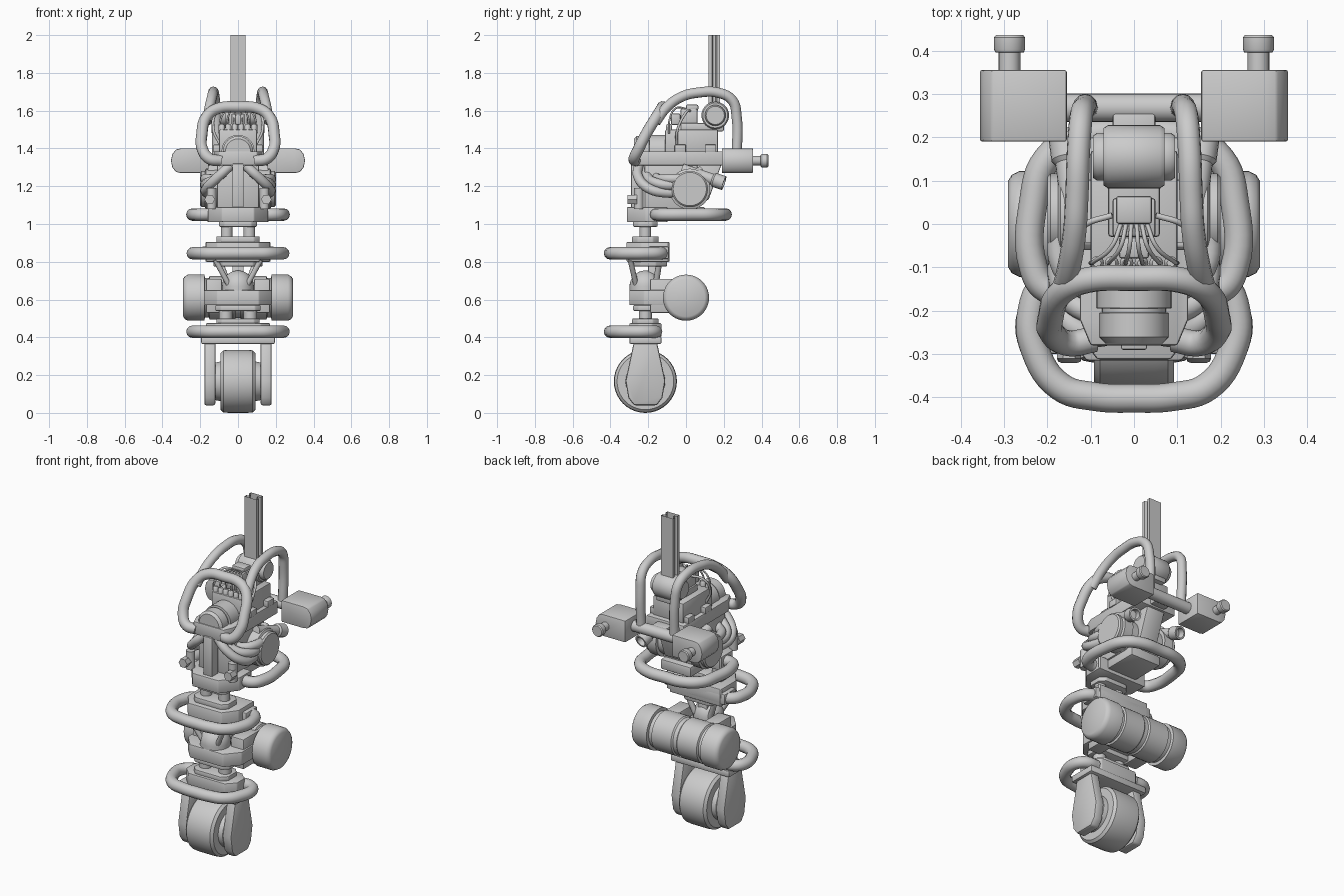
import bpy, bmesh, math
from mathutils import Vector, Matrix


def finish(name, bm, bevel=0.0):
    bmesh.ops.recalc_face_normals(bm, faces=bm.faces[:])
    if bevel:
        sharp = [e for e in bm.edges if len(e.link_faces) == 2 and e.calc_face_angle(0) > 0.6]
        bmesh.ops.bevel(bm, geom=sharp, offset=bevel, segments=2, affect='EDGES', profile=0.5)
    me = bpy.data.meshes.new(name)
    bm.to_mesh(me)
    bm.free()
    ob = bpy.data.objects.new(name, me)
    bpy.context.collection.objects.link(ob)
    smooth(ob)
    return ob


def smooth(ob):
    bpy.ops.object.select_all(action='DESELECT')
    ob.select_set(True)
    bpy.context.view_layer.objects.active = ob
    bpy.ops.object.shade_smooth_by_angle(angle=math.radians(35))


def box(name, x, y, z, bevel=0.008):
    """Box from (min, max) ranges."""
    bm = bmesh.new()
    bmesh.ops.create_cube(bm, size=1)
    for v in bm.verts:
        v.co = [r[0] + (c + 0.5) * (r[1] - r[0]) for r, c in zip((x, y, z), v.co)]
    return finish(name, bm, bevel)


def prism(name, pts, a, b, axis='z', bevel=0.006, caps=True):
    """Polygon extruded from a to b along an axis."""
    place = {'z': lambda p, t: (p[0], p[1], t), 'x': lambda p, t: (t, p[0], p[1]),
             'y': lambda p, t: (p[0], t, p[1])}[axis]
    bm = bmesh.new()
    lo = [bm.verts.new(place(p, a)) for p in pts]
    hi = [bm.verts.new(place(p, b)) for p in pts]
    n = len(pts)
    for i in range(n):
        bm.faces.new((lo[i], lo[(i + 1) % n], hi[(i + 1) % n], hi[i]))
    if caps:
        bm.faces.new(lo)
        bm.faces.new(hi)
    return finish(name, bm, bevel)


def lathe(name, center, direction, profile, n=32):
    """Profile of (distance, radius) spun round a direction."""
    rot = Vector(direction).to_track_quat('Z', 'Y').to_matrix().to_4x4()
    m = Matrix.Translation(center) @ rot
    bm = bmesh.new()
    rings = [[bm.verts.new(m @ Vector((r * math.cos(2 * math.pi * i / n), r * math.sin(2 * math.pi * i / n), d)))
              for i in range(n)] for d, r in profile]
    for p, q in zip(rings, rings[1:]):
        for i in range(n):
            bm.faces.new((p[i], p[(i + 1) % n], q[(i + 1) % n], q[i]))
    bm.faces.new(rings[0])
    bm.faces.new(rings[-1])
    return finish(name, bm)


def sym(half):
    return [(-d, r) for d, r in reversed(half)] + half


def rod(name, a, b, r, n=20):
    a, b = Vector(a), Vector(b)
    return lathe(name, a, b - a, [(0, r), ((b - a).length, r)], n)


def tube(name, pts, r):
    cu = bpy.data.curves.new(name, 'CURVE')
    cu.dimensions = '3D'
    cu.bevel_depth, cu.bevel_resolution, cu.resolution_u, cu.use_fill_caps = r, 4, 6, True
    sp = cu.splines.new('BEZIER')
    sp.bezier_points.add(len(pts) - 1)
    for bp, p in zip(sp.bezier_points, pts):
        bp.co = p
        bp.handle_left_type = bp.handle_right_type = 'AUTO'
    ob = bpy.data.objects.new(name, cu)
    bpy.context.collection.objects.link(ob)
    bpy.ops.object.select_all(action='DESELECT')
    ob.select_set(True)
    bpy.context.view_layer.objects.active = ob
    bpy.ops.object.convert(target='MESH')
    smooth(bpy.context.view_layer.objects.active)


def loop(name, half, r):
    """Tube mirrored in x; the half path ends on x = 0."""
    tube(name, half + [(-x, y, z) for x, y, z in reversed(half[:-1])], r)


def octagon(w, y0, y1, cx, cy, back=True):
    b = cy if back else 0.001
    bx = cx if back else 0.001
    return [(-w + cx, y0), (w - cx, y0), (w, y0 + cy), (w, y1 - b), (w - bx, y1),
            (-w + bx, y1), (-w, y1 - b), (-w, y0 + cy)]


CY = -0.215
SIDES = (('left', -1), ('right', 1))

# Wheel and fork
lathe('wheel', (0, CY, 0.167), (1, 0, 0),
      sym([(0.05, 0.167), (0.078, 0.164), (0.092, 0.15), (0.092, 0.105), (0.118, 0.1), (0.125, 0.09)]), 40)
fork = [(-0.06, 0.38), (0.06, 0.38), (0.105, 0.17), (0.09, 0.08), (0.06, 0.04),
        (-0.06, 0.04), (-0.09, 0.08), (-0.105, 0.17)]
for side, s in SIDES:
    prism(side + '_fork_arm', [(y + CY, z) for y, z in fork], s * 0.12, s * 0.178, 'x', 0.01)
box('fork_crown', (-0.195, 0.195), (-0.3, -0.13), (0.365, 0.405))
prism('fork_block', octagon(0.17, -0.3, -0.13, 0.05, 0.05), 0.4, 0.475)
prism('fork_cap', octagon(0.115, -0.285, -0.145, 0.03, 0.03), 0.47, 0.5)

# Guard rings
for name, z, back in (('lower', 0.43, -0.16), ('middle', 0.845, -0.13)):
    loop(name + '_guard_ring', [(0.13, back, z), (0.2, back - 0.005, z), (0.237, -0.21, z), (0.228, -0.29, z),
                                (0.17, -0.375, z), (0.09, -0.398, z), (0, -0.402, z)], 0.033)
loop('upper_guard_ring', [(0.12, -0.155, 1.05), (0.2, -0.15, 1.05), (0.232, -0.1, 1.05), (0.232, 0.05, 1.05),
                          (0.2, 0.15, 1.05), (0.11, 0.203, 1.05), (0, 0.208, 1.05)], 0.033)

# Knee pistons, block and dome
for side, s in SIDES:
    rod(side + '_knee_piston', (s * 0.065, CY, 0.48), (s * 0.065, CY, 0.6), 0.035)
    rod(side + '_neck_piston', (s * 0.06, CY, 0.91), (s * 0.06, CY, 1.03), 0.031)
    rod(side + '_front_strut', (s * 0.05, -0.265, 0.68), (s * 0.12, -0.295, 0.81), 0.014, 12)
    rod(side + '_rear_strut', (s * 0.05, -0.16, 0.68), (s * 0.1, -0.14, 0.81), 0.016, 12)
    box(side + '_knee_shoulder', sorted((s * 0.085, s * 0.17)), (-0.19, -0.03), (0.53, 0.71))
prism('knee_block', octagon(0.18, -0.3, -0.08, 0.07, 0.08, False), 0.57, 0.65)
prism('knee_cap', octagon(0.12, -0.28, -0.15, 0.03, 0.03), 0.54, 0.57)
lathe('knee_dome', (0, CY, 0.64), (0, 0, 1),
      [(0, 0.084), (0.03, 0.084)] + [(0.03 + 0.084 * math.sin(a * 0.19), 0.084 * math.cos(a * 0.19)) for a in range(1, 9)])
box('knee_column', (-0.03, 0.03), (-0.2, -0.155), (0.6, 0.8), 0.005)

# Transverse drum
lathe('drum', (0, 0, 0.61), (1, 0, 0),
      sym([(0.012, 0.108), (0.02, 0.115), (0.15, 0.115), (0.155, 0.105), (0.175, 0.105), (0.178, 0.122),
           (0.265, 0.122), (0.282, 0.113), (0.29, 0.1)]), 40)

# Waist block
prism('waist_base', octagon(0.13, -0.3, -0.1, 0.05, 0.06), 0.775, 0.83)
prism('waist_block', octagon(0.17, -0.315, -0.09, 0.06, 0.08, False), 0.8, 0.905)
box('waist_clamp', (-0.195, 0.195), (-0.2, -0.09), (0.815, 0.88))
prism('waist_cap', octagon(0.115, -0.285, -0.145, 0.03, 0.03), 0.9, 0.935)

# Hip block and column
prism('hip_cap', octagon(0.1, -0.28, -0.15, 0.03, 0.03), 0.985, 1.015)
prism('hip_block', octagon(0.16, -0.312, -0.1, 0.075, 0.1, False), 1.01, 1.09)
box('hip_tail', (-0.1, 0.1), (-0.12, 0.1), (1.03, 1.09))
box('front_column', (-0.03, 0.03), (-0.29, -0.23), (1.08, 1.32), 0.005)
box('engine_sump', (-0.11, 0.11), (-0.22, 0.06), (1.08, 1.32))
prism('rear_gusset', [(0.05, 1.1), (0.12, 1.13), (0.19, 1.32), (0.05, 1.32)], -0.06, 0.06, 'x')

# Side motors, posts and exhausts
lathe('side_motors', (0, 0.02, 1.185), (1, 0, 0),
      sym([(0.11, 0.09), (0.112, 0.108), (0.17, 0.108), (0.175, 0.096), (0.192, 0.096), (0.2, 0.088)]), 36)
for side, s in SIDES:
    rod(side + '_post', (s * 0.14, -0.25, 1.08), (s * 0.14, -0.25, 1.19), 0.025)
    rod(side + '_bolt', (s * 0.15, -0.31, 1.13), (s * 0.15, -0.26, 1.13), 0.028, 6)
    for i in range(3):
        d = i * 0.05
        tube(side + '_exhaust_pipe', [(s * 0.04, -0.25 + d, 1.31), (s * (0.1), -0.255 + d, 1.255 - d * 0.1),
                                      (s * 0.165, -0.2 + d, 1.19 + d * 0.5),
                                      (s * 0.165, -0.1 + d, 1.165 + d * 0.8),
                                      (s * 0.12, 0.03 + d * 0.5, 1.18 + d)], 0.026)
    lathe(side + '_tailpipe', (s * 0.13, -0.02, 1.29), (s * 0.12, 0.9, -0.3),
          [(0, 0.03), (0.17, 0.03), (0.18, 0.038), (0.235, 0.038), (0.235, 0.028), (0.2, 0.026)], 20)

# Chassis
prism('chassis_plate', [(-0.1, -0.28), (0.1, -0.28), (0.125, -0.22), (0.125, 0.2), (-0.125, 0.2), (-0.125, -0.22)],
      1.31, 1.385)
lathe('nose_cylinder', (0, -0.275, 1.385), (0, 1, 0),
      [(0, 0.066), (0.014, 0.08), (0.07, 0.08), (0.071, 0.074), (0.08, 0.074), (0.081, 0.087), (0.17, 0.087)], 32)
box('engine_block', (-0.1, 0.1), (-0.11, 0.17), (1.37, 1.5))
box('engine_head', (-0.06, 0.06), (-0.03, 0.2), (1.49, 1.535))
box('ignition_base', (-0.05, 0.05), (-0.03, 0.06), (1.52, 1.61))
box('ignition_box', (-0.042, 0.042), (0.0, 0.065), (1.6, 1.632))
box('ignition_front', (-0.035, 0.035), (-0.08, -0.03), (1.525, 1.585))
for i in range(6):
    x = -0.1 + i * 0.04
    tube('cable', [(x * 0.3, 0.0, 1.61), (x * 0.5, -0.05, 1.615), (x * 0.9, -0.085, 1.56), (x, -0.09, 1.48)], 0.005)
    lathe('spark_plug', (x * 0.85, -0.09, 1.49), (0, 0, 1), [(0, 0.016), (0.03, 0.016), (0.04, 0.009)], 12)
for side, s in SIDES:
    for y in (-0.03, 0.13):
        box(side + '_mount', sorted((s * 0.09, s * 0.13)), (y - 0.03, y + 0.03), (1.38, 1.42), 0.005)
    tube(side + '_engine_hose', [(s * 0.095, -0.05, 1.42), (s * 0.13, -0.045, 1.5), (s * 0.11, 0.0, 1.59),
                                 (s * 0.05, 0.02, 1.6)], 0.007)

# Mast and its pivot
lathe('mast_pivot', (0, 0.155, 1.575), (1, 0, 0),
      sym([(0.06, 0.073), (0.07, 0.066), (0.07, 0.055), (0.085, 0.055), (0.095, 0.048)]), 32)
prism('mast', [(-0.04, 0.12), (0.04, 0.12), (0.04, 0.137), (0.022, 0.143), (0.022, 0.157), (0.04, 0.163), (0.04, 0.18),
               (-0.04, 0.18), (-0.04, 0.163), (-0.022, 0.157), (-0.022, 0.143), (-0.04, 0.137)],
      1.55, 2.0, 'z', 0, False)

# Roll cage
loop('front_cage', [(0.09, -0.265, 1.335), (0.15, -0.275, 1.345), (0.19, -0.25, 1.4), (0.192, -0.215, 1.47),
                    (0.165, -0.155, 1.57), (0.11, -0.13, 1.61), (0, -0.125, 1.62)], 0.03)
for side, s in SIDES:
    tube(side + '_cage', [(s * 0.165, -0.16, 1.54), (s * 0.15, -0.1, 1.62), (s * 0.137, -0.02, 1.675),
                          (s * 0.132, 0.06, 1.695), (s * 0.128, 0.17, 1.695), (s * 0.122, 0.245, 1.655),
                          (s * 0.115, 0.268, 1.57), (s * 0.11, 0.268, 1.35)], 0.027)

# Rear bar with thruster boxes and knobs
rod('rear_bar', (-0.17, 0.268, 1.34), (0.17, 0.268, 1.34), 0.033)
box('rear_bracket', (-0.05, 0.05), (0.18, 0.26), (1.32, 1.37))
for side, s in SIDES:
    outline = [(0.155, 1.27), (0.155, 1.4)]
    for a in range(7):
        outline.append((0.303 + 0.052 * math.sin(a * math.pi / 6), 1.335 + 0.065 * math.cos(a * math.pi / 6)
                        * (1 if a in (0, 6) else 1.05)))
    prism(side + '_thruster_box', [(s * x, z) for x, z in outline], 0.19, 0.355, 'y', 0.005)
    lathe(side + '_knob', (s * 0.287, 0.35, 1.335), (0, 1, 0),
          [(0, 0.025), (0.045, 0.025), (0.046, 0.033), (0.053, 0.036), (0.08, 0.036), (0.086, 0.031)], 24)
